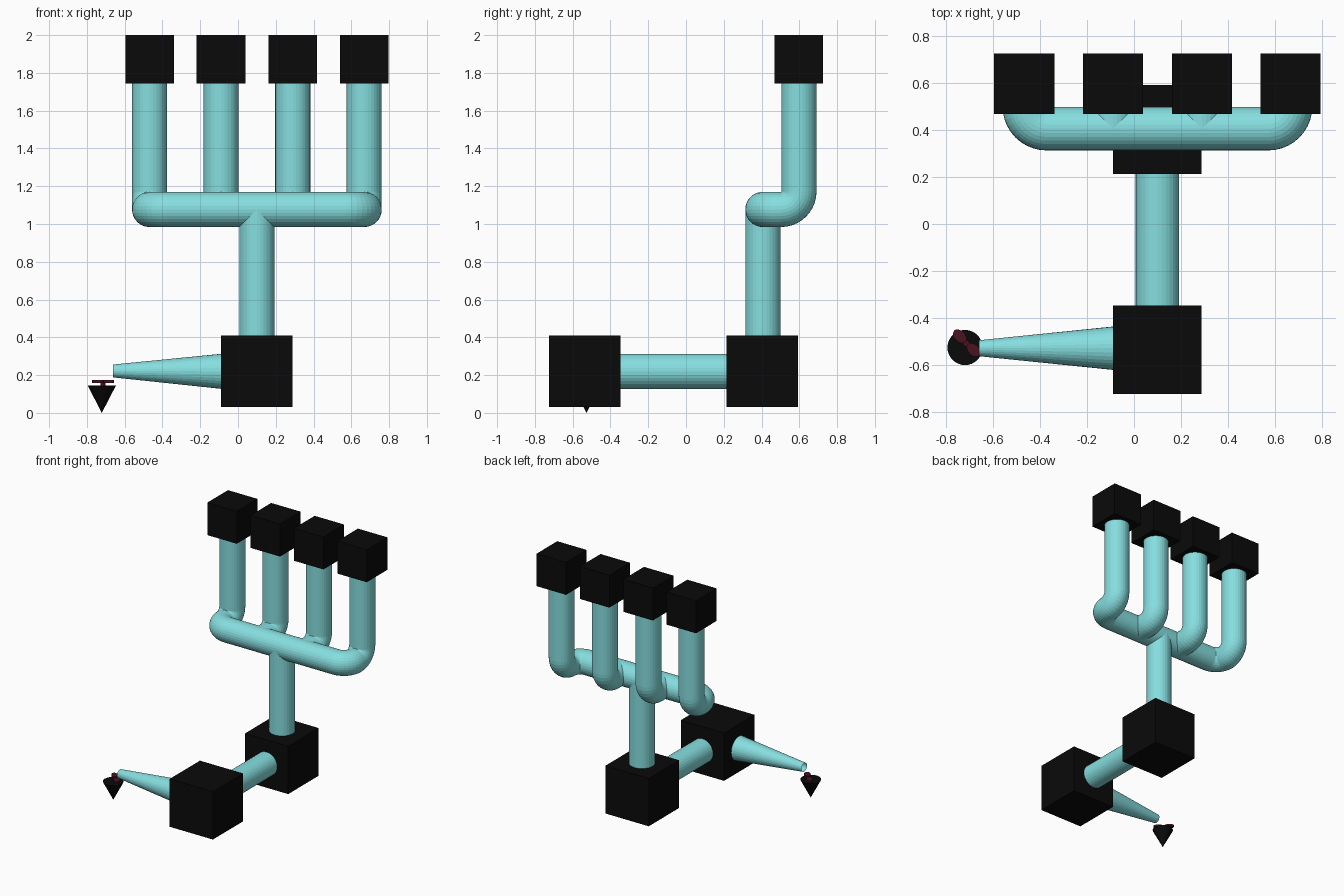
import bpy, bmesh, math
from mathutils import Vector, Matrix

if "Cube" in bpy.data.objects:
    bpy.data.objects.remove(bpy.data.objects["Cube"])

R = 0.093          # tube radius
BEND = 0.095       # elbow centre-line radius
CX = 0.10          # x of the stem and the mirror plane of the branches
SIDES = 32


def material(name, rgb):
    m = bpy.data.materials.new(name)
    m.diffuse_color = (*rgb, 1)
    m.use_nodes = True
    m.node_tree.nodes["Principled BSDF"].inputs["Base Color"].default_value = m.diffuse_color
    return m


CYAN = material("pipe_cyan", (0.24, 0.73, 0.74))
BLACK = material("block_black", (0.003, 0.003, 0.003))
RED = material("handle_red", (0.07, 0.006, 0.015))


def finish(name, bm, mat):
    bmesh.ops.recalc_face_normals(bm, faces=bm.faces)
    me = bpy.data.meshes.new(name)
    bm.to_mesh(me)
    bm.free()
    me.materials.append(mat)
    ob = bpy.data.objects.new(name, me)
    bpy.context.scene.collection.objects.link(ob)
    return ob


def block(name, centre, size):
    bm = bmesh.new()
    bmesh.ops.create_cube(bm, size=size, matrix=Matrix.Translation(centre))
    return finish(name, bm, BLACK)


def cone(name, centre, r1, r2, depth, mat, scale=(1, 1, 1), angle=0):
    bm = bmesh.new()
    m = Matrix.Translation(centre) @ Matrix.Rotation(angle, 4, 'Z') @ Matrix.Diagonal((*scale, 1))
    bmesh.ops.create_cone(bm, cap_ends=True, segments=SIDES, radius1=r1,
                          radius2=r2, depth=depth, matrix=m)
    bmesh.ops.remove_doubles(bm, verts=bm.verts, dist=1e-5)
    return finish(name, bm, mat)


def rounded_path(corners, steps=10):
    """Centre line with circular elbows at inner corners: (point, tangent)."""
    c = [Vector(p) for p in corners]
    path = [(c[0], (c[1] - c[0]).normalized())]
    for a, b, d in zip(c, c[1:], c[2:]):
        t0, t1 = (b - a).normalized(), (d - b).normalized()
        hub = b - t0 * BEND + t1 * BEND
        for i in range(steps + 1):
            w = math.pi / 2 * i / steps
            path.append((hub + BEND * (t0 * math.sin(w) - t1 * math.cos(w)),
                         t0 * math.cos(w) + t1 * math.sin(w)))
    path.append((c[-1], (c[-1] - c[-2]).normalized()))
    return path


def tube(name, corners, r_start=R, r_end=R):
    """Open-ended pipe swept along a path."""
    path = rounded_path(corners)
    bm = bmesh.new()
    tangent = path[0][1]
    side = tangent.orthogonal().normalized()
    prev = None
    for i, (p, t) in enumerate(path):
        side = tangent.rotation_difference(t) @ side
        tangent = t
        up = t.cross(side)
        r = r_start + (r_end - r_start) * i / (len(path) - 1)
        ring = [bm.verts.new(p + r * (side * math.cos(a) + up * math.sin(a)))
                for a in (2 * math.pi * k / SIDES for k in range(SIDES))]
        if prev:
            for k in range(SIDES):
                j = (k + 1) % SIDES
                bm.faces.new((prev[k], prev[j], ring[j], ring[k]))
        prev = ring
    return finish(name, bm, CYAN)


# Manifold with its two outer risers
Y0, Y1, ZM, ZT = 0.407, 0.598, 1.077, 1.78
OUT, INN = 0.568, 0.19
L, Rt = CX - OUT, CX + OUT
tube("manifold", [(L, Y1, ZT), (L, Y1, ZM), (L, Y0, ZM),
                  (Rt, Y0, ZM), (Rt, Y1, ZM), (Rt, Y1, ZT)])

# Inner risers
for s, side in ((-1, "left"), (1, "right")):
    x = CX + s * INN
    tube("inner_riser_" + side, [(x, Y0, ZM), (x, Y1, ZM), (x, Y1, ZT)])

# Blocks on top of the risers
for i, dx in enumerate((-OUT, -INN, INN, OUT)):
    block(f"top_block_{i + 1}", (CX + dx, Y1, 1.871), 0.257)

# Stem, base blocks and connecting pipe
ZB, YF = 0.22, -0.537
tube("stem", [(CX, Y0, 0.35), (CX, Y0, ZM)])
block("rear_base_block", (CX, 0.403, ZB), 0.378)
block("front_base_block", (CX, YF, ZB), 0.378)
tube("base_pipe", [(CX, -0.40, ZB), (CX, 0.26, ZB)])

# Tapered spout, open at the tip
tube("spout", [(-0.085, -0.53, ZB), (-0.662, -0.53, 0.222)], R, 0.034)

# Nozzle cone pointing down, with a stem and a two-lobed handle
NX, NY = -0.721, -0.527
cone("nozzle_cone", (NX, NY, 0.0725), 0.0, 0.075, 0.145, BLACK)
cone("handle_stem", (-0.715, -0.51, 0.152), 0.014, 0.014, 0.02, RED)
for s, side in ((-1, "left"), (1, "right")):
    cone("handle_lobe_" + side, (-0.714 + s * 0.029, -0.508 - s * 0.029, 0.166),
         0.034, 0.034, 0.014, RED, scale=(1, 0.68, 1), angle=-math.pi / 4)
